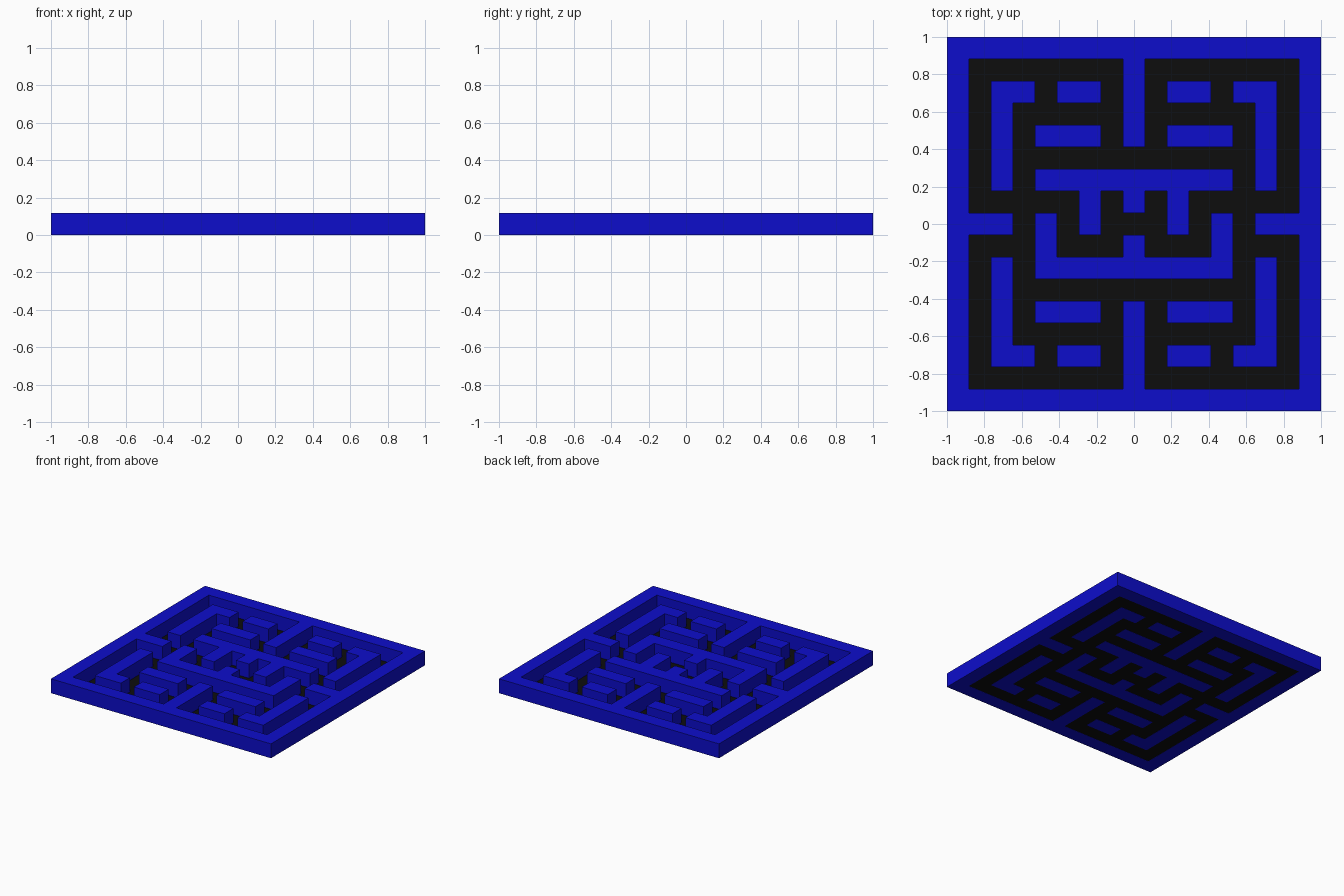
import bpy
import bmesh

CELL = 2 / 17      # wall thickness, corridor width and wall height
HALF = CELL / 2

cube = bpy.data.objects.get("Cube")
if cube:
    bpy.data.objects.remove(cube, do_unlink=True)


def make_material(name, color):
    mat = bpy.data.materials.new(name)
    mat.use_nodes = True
    mat.diffuse_color = color
    bsdf = next(n for n in mat.node_tree.nodes if n.type == 'BSDF_PRINCIPLED')
    bsdf.inputs["Base Color"].default_value = color
    return mat


blue = make_material("wall blue", (0.004, 0.004, 0.6, 1))
black = make_material("floor black", (0.004, 0.004, 0.004, 1))


def add_object(name, bm, mat):
    mesh = bpy.data.meshes.new(name)
    bm.to_mesh(mesh)
    bm.free()
    mesh.materials.append(mat)
    obj = bpy.data.objects.new(name, mesh)
    bpy.context.collection.objects.link(obj)
    return obj


def add_quad(bm, x, y, half, z=0):
    corners = ((-half, -half), (half, -half), (half, half), (-half, half))
    bm.faces.new([bm.verts.new((x + dx, y + dy, z)) for dx, dy in corners])


def add_wall(name, strokes, flip_x=1, flip_y=1):
    """Raise a wall from straight strokes (x1, y1, x2, y2) on the cell grid."""
    cells = set()
    for x1, y1, x2, y2 in strokes:
        for x in range(min(x1, x2), max(x1, x2) + 1):
            for y in range(min(y1, y2), max(y1, y2) + 1):
                cells.add((x * flip_x, y * flip_y))
    bm = bmesh.new()
    for x, y in sorted(cells):
        add_quad(bm, x * CELL, y * CELL, HALF)
    bmesh.ops.remove_doubles(bm, verts=bm.verts, dist=HALF / 10)
    raised = bmesh.ops.extrude_face_region(bm, geom=bm.faces[:], use_keep_orig=True)
    top = [g for g in raised["geom"] if isinstance(g, bmesh.types.BMVert)]
    bmesh.ops.translate(bm, verts=top, vec=(0, 0, CELL))
    bmesh.ops.recalc_face_normals(bm, faces=bm.faces)
    return add_object(name, bm, blue)


# Floor, a hair above the undersides of the walls
floor = bmesh.new()
add_quad(floor, 0, 0, 1 - HALF, 0.001)
add_object("floor", floor, black)

# Outer frame with a stub reaching inward from each side
add_wall("outer_frame", [
    (-8, -8, 8, -8), (-8, 8, 8, 8), (-8, -8, -8, 8), (8, -8, 8, 8),
    (0, 8, 0, 4), (0, -8, 0, -4), (-8, 0, -6, 0), (8, 0, 6, 0)])

# Walls repeated in all four quarters
for y_name, fy in (("back", 1), ("front", -1)):
    for x_name, fx in (("left", 1), ("right", -1)):
        where = y_name + "_" + x_name
        add_wall("corner_wall_" + where, [(5, 6, 6, 6), (6, 6, 6, 2)], fx, fy)
        add_wall("short_bar_" + where, [(2, 6, 3, 6)], fx, fy)
        add_wall("long_bar_" + where, [(2, 4, 4, 4)], fx, fy)

# Interlocking centre walls
add_wall("centre_comb", [
    (-4, 2, 4, 2), (-2, 2, -2, 0), (0, 2, 0, 1), (2, 2, 2, 0)])
add_wall("centre_cup", [
    (-4, -2, 4, -2), (-4, -2, -4, 0), (0, -2, 0, -1), (4, -2, 4, 0)])
